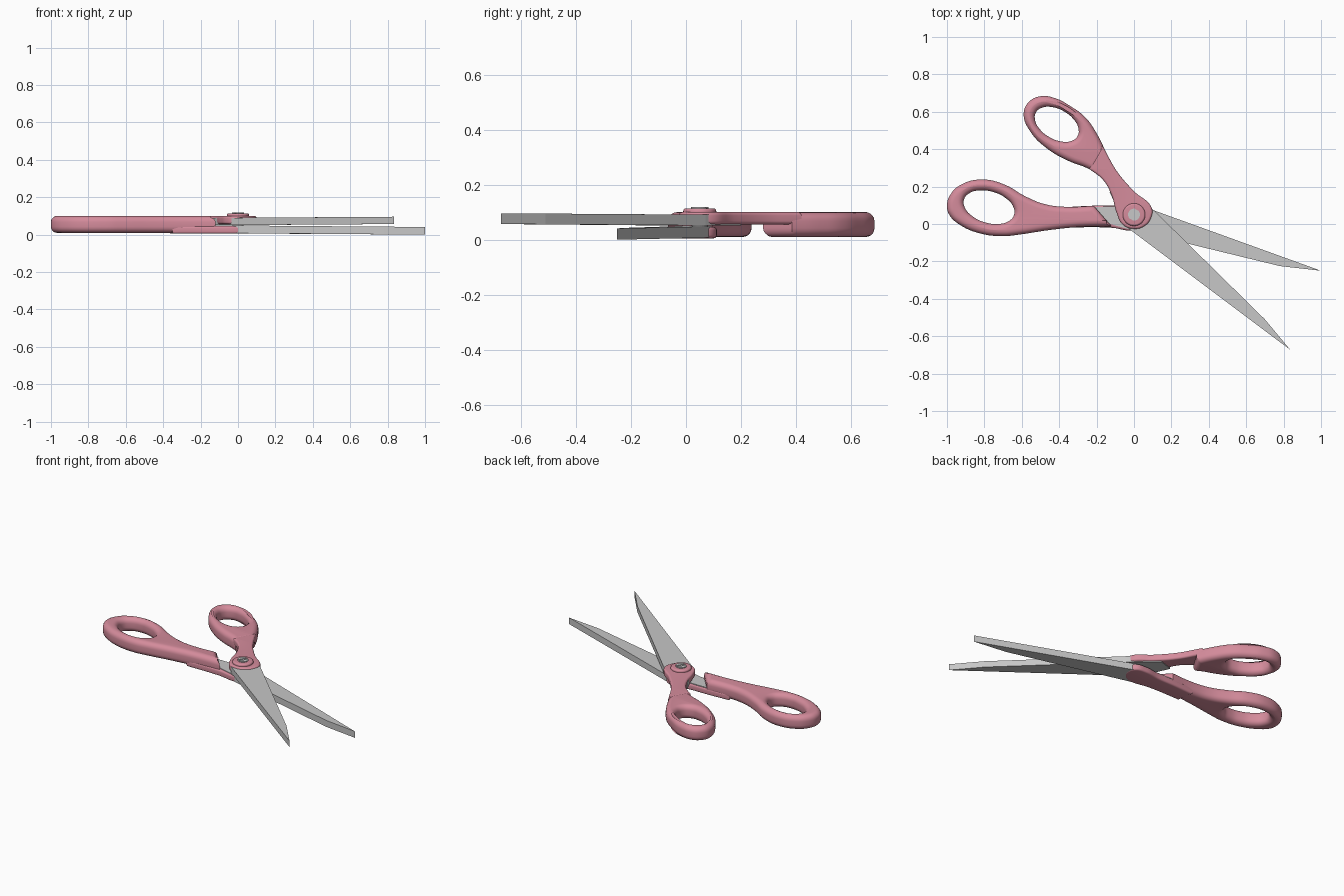
import bpy, bmesh, math
from math import radians

cube = bpy.data.objects.get("Cube")
if cube:
    bpy.data.objects.remove(cube, do_unlink=True)


def material(name, rgb, rough):
    m = bpy.data.materials.new(name)
    m.use_nodes = True
    m.diffuse_color = (*rgb, 1)
    bsdf = m.node_tree.nodes["Principled BSDF"]
    bsdf.inputs["Base Color"].default_value = (*rgb, 1)
    bsdf.inputs["Roughness"].default_value = rough
    return m


PINK = material("pink plastic", (0.66, 0.26, 0.33), 0.5)
STEEL = material("grey steel", (0.57, 0.57, 0.57), 0.5)
PIVOT = (0.0, 0.05)


def add_object(name, mesh, mat):
    mesh.name = name
    mesh.materials.clear()
    mesh.materials.append(mat)
    ob = bpy.data.objects.new(name, mesh)
    bpy.context.collection.objects.link(ob)
    return ob


def ellipse(cx, cy, a, b, tilt, n=12):
    c, s = math.cos(radians(tilt)), math.sin(radians(tilt))
    pts = []
    for i in range(n):
        t = math.tau * i / n
        u, v = a * math.cos(t), b * math.sin(t)
        pts.append((cx + u * c - v * s, cy + u * s + v * c))
    return pts


def rounded_plate(name, outlines, corners, z0, z1, bevel, mat):
    """Smooth closed outlines (later ones are holes), filled, with rounded rims."""
    cu = bpy.data.curves.new(name, 'CURVE')
    cu.dimensions = '2D'
    cu.fill_mode = 'BOTH'
    cu.extrude = (z1 - z0) / 2 - bevel
    cu.bevel_depth = bevel
    cu.bevel_resolution = 4
    cu.offset = -bevel
    for pts in outlines:
        sp = cu.splines.new('BEZIER')
        sp.bezier_points.add(len(pts) - 1)
        sp.use_cyclic_u = True
        sp.resolution_u = 6
        for bp, p in zip(sp.bezier_points, pts):
            bp.co = (p[0], p[1], 0)
            kind = 'VECTOR' if p in corners else 'AUTO'
            bp.handle_left_type = bp.handle_right_type = kind
    tmp = bpy.data.objects.new(name + "_curve", cu)
    bpy.context.collection.objects.link(tmp)
    bpy.context.view_layer.update()
    dg = bpy.context.evaluated_depsgraph_get()
    mesh = bpy.data.meshes.new_from_object(tmp.evaluated_get(dg))
    bpy.data.objects.remove(tmp, do_unlink=True)
    bm = bmesh.new()
    bm.from_mesh(mesh)
    bmesh.ops.remove_doubles(bm, verts=bm.verts, dist=0.0003)
    bmesh.ops.translate(bm, verts=bm.verts, vec=(0, 0, (z0 + z1) / 2))
    bmesh.ops.recalc_face_normals(bm, faces=bm.faces)
    bm.to_mesh(mesh)
    bm.free()
    mesh.shade_smooth()
    mesh.set_sharp_from_angle(angle=radians(40))
    return add_object(name, mesh, mat)


def slab(name, pts, z0, z1, mat, tilt=0.0):
    """Flat polygon plate, sloping gently with distance along x."""
    bm = bmesh.new()
    face = bm.faces.new([bm.verts.new((x, y, z0)) for x, y in pts])
    ext = bmesh.ops.extrude_face_region(bm, geom=[face])
    top = [v for v in ext["geom"] if isinstance(v, bmesh.types.BMVert)]
    bmesh.ops.translate(bm, verts=top, vec=(0, 0, z1 - z0))
    for v in bm.verts:
        v.co.z += tilt * max(v.co.x, 0)
    bmesh.ops.recalc_face_normals(bm, faces=bm.faces)
    mesh = bpy.data.meshes.new(name)
    bm.to_mesh(mesh)
    bm.free()
    return add_object(name, mesh, mat)


# Blades with their tangs
slab("upper_blade", [(0.835, -0.672), (0.70, -0.51), (0.11, 0.07), (-0.04, 0.2),
                     (-0.13, 0.17), (-0.08, 0.06), (-0.035, -0.02)],
     0.051, 0.09, STEEL, 0.007)
slab("lower_blade", [(1.0, -0.25), (0.78, -0.225), (0.0, -0.035), (-0.1, -0.008),
                     (-0.22, 0.03), (-0.23, 0.092), (0.05, 0.093)],
     0.008, 0.049, STEEL, -0.008)

# Upper handle: full-thickness finger loop, then a thin pad over the blade
cut = [(-0.15, 0.385), (-0.215, 0.28)]
rounded_plate("upper_handle_loop", [
    [(-0.59, 0.59), (-0.563, 0.652), (-0.5, 0.683), (-0.42, 0.672), (-0.34, 0.63),
     (-0.26, 0.57), (-0.2, 0.485)] + cut +
    [(-0.26, 0.303), (-0.345, 0.335), (-0.46, 0.4), (-0.555, 0.495)],
    ellipse(-0.413, 0.533, 0.128, 0.079, -30)], cut, 0.01, 0.1, 0.032, PINK)
ends = [(-0.168, 0.42), (-0.24, 0.295)]
rounded_plate("upper_handle_pad", [
    ends[:1] + [(-0.15, 0.385), (-0.09, 0.28), (0.0, 0.175), (0.095, 0.085), (0.09, 0.03),
                (0.055, -0.012), (0.0, -0.026), (-0.06, -0.004), (-0.093, 0.06),
                (-0.12, 0.155), (-0.165, 0.235)] + ends[1:]],
    ends, 0.056, 0.1, 0.012, PINK)

# Lower handle: larger loop with a diagonal shoulder, then a thin pad below the blade
cut = [(-0.215, 0.097), (-0.12, -0.012)]
rounded_plate("lower_handle_loop", [
    [(-1.0, 0.095), (-0.98, 0.16), (-0.92, 0.213), (-0.81, 0.238), (-0.69, 0.21),
     (-0.585, 0.15), (-0.48, 0.107), (-0.37, 0.092)] + cut +
    [(-0.29, -0.016), (-0.45, -0.032), (-0.61, -0.056), (-0.7, -0.065), (-0.825, -0.05),
     (-0.93, -0.005), (-0.985, 0.045)],
    ellipse(-0.775, 0.09, 0.14, 0.084, -17)], cut, 0.01, 0.1, 0.032, PINK)
ends = [(-0.37, 0.09), (-0.35, -0.018)]
rounded_plate("lower_handle_pad", [
    ends[:1] + [(-0.215, 0.098), (-0.1, 0.1), (0.0, 0.112), (0.07, 0.095), (0.088, 0.04),
                (0.055, -0.015), (0.0, -0.035), (-0.12, -0.02)] + ends[1:]],
    ends, 0.005, 0.046, 0.012, PINK)

# Raised boss and slotted screw at the pivot
rounded_plate("pivot_boss", [ellipse(*PIVOT, 0.06, 0.06, 0)], [], 0.085, 0.114, 0.01, PINK)
slab("screw_base", ellipse(*PIVOT, 0.03, 0.03, 0, 24), 0.02, 0.115, STEEL)
for side, turn in (("left", 60), ("right", 240)):
    half = []
    for i in range(13):
        a = radians(turn + 14 + i * 152 / 12)
        half.append((PIVOT[0] + 0.032 * math.cos(a), PIVOT[1] + 0.032 * math.sin(a)))
    slab("screw_head_" + side, half, 0.1, 0.119, STEEL)
